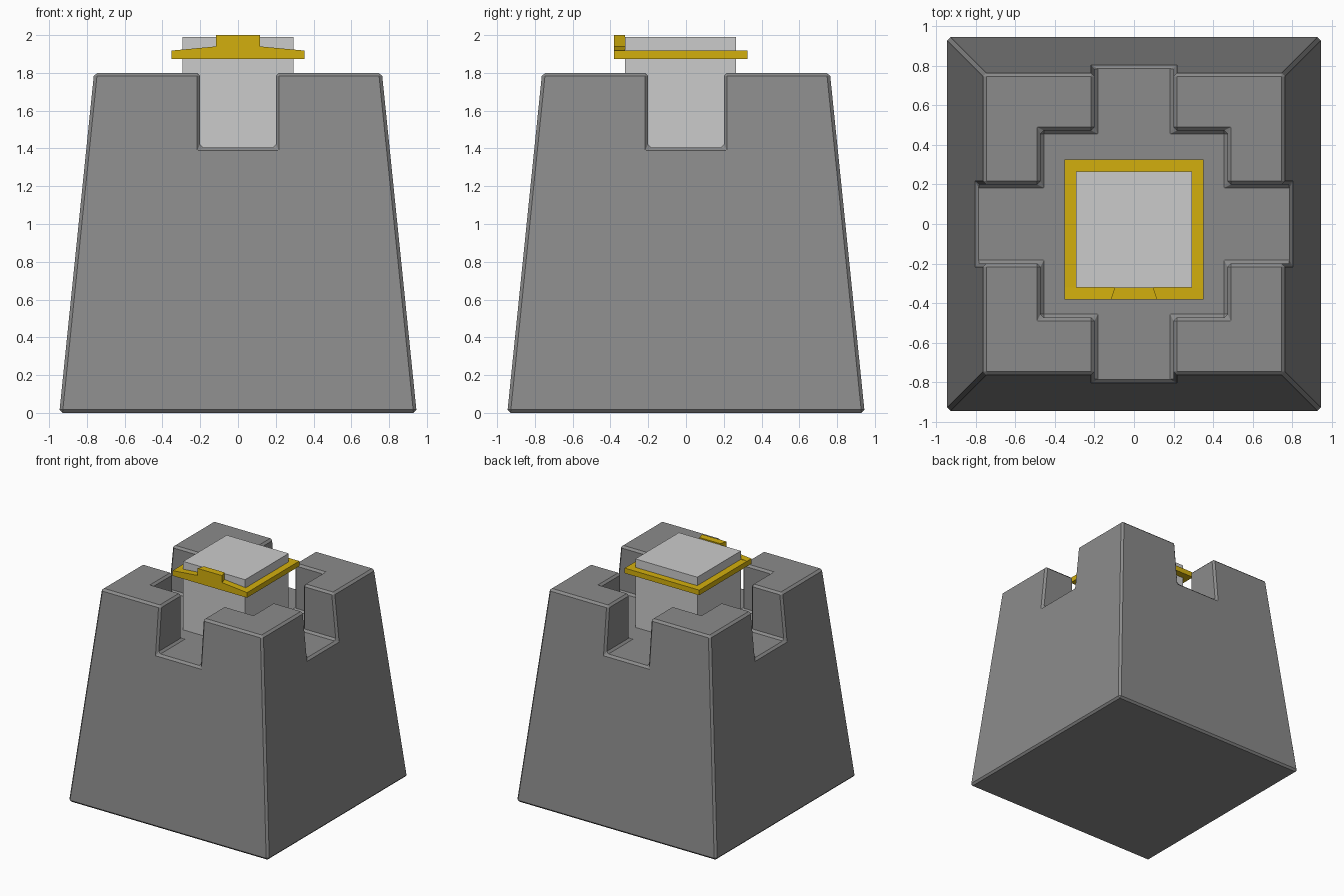
import bpy, bmesh

if "Cube" in bpy.data.objects:
    bpy.data.objects.remove(bpy.data.objects["Cube"])


def material(name, colour):
    m = bpy.data.materials.new(name)
    m.diffuse_color = (*colour, 1)
    m.use_nodes = True
    m.node_tree.nodes["Principled BSDF"].inputs["Base Color"].default_value = m.diffuse_color
    return m


def loft(name, lower, upper, mat=None):
    """Closed solid between two matching outlines."""
    bm = bmesh.new()
    a = [bm.verts.new(p) for p in lower]
    b = [bm.verts.new(p) for p in upper]
    n = len(a)
    bm.faces.new(a)
    bm.faces.new(b)
    for i in range(n):
        j = (i + 1) % n
        bm.faces.new((a[i], a[j], b[j], b[i]))
    bmesh.ops.recalc_face_normals(bm, faces=bm.faces)
    me = bpy.data.meshes.new(name)
    bm.to_mesh(me)
    bm.free()
    ob = bpy.data.objects.new(name, me)
    bpy.context.collection.objects.link(ob)
    if mat:
        me.materials.append(mat)
    return ob


def prism(name, outline, z0, z1, mat=None):
    return loft(name, [(x, y, z0) for x, y in outline],
                [(x, y, z1) for x, y in outline], mat)


def square(r, z):
    return [(-r, -r, z), (r, -r, z), (r, r, z), (-r, r, z)]


dark = material("dark_grey", (0.26, 0.26, 0.26))
gold = material("gold", (0.65, 0.43, 0.004))

# Tapered body with a cross-shaped pocket, all edges chamfered
body = loft("body", square(0.946, 0), square(0.762, 1.8), dark)
quarter = [(1.2, -0.2), (1.2, 0.2), (0.473, 0.2), (0.473, 0.473), (0.2, 0.473)]
cross, q = [], quarter
for _ in range(4):
    cross += q
    q = [(-y, x) for x, y in q]
cutter = prism("pocket_cutter", cross, 1.405, 2.2, dark)
cutter.hide_render = True
cutter.hide_viewport = True
cut = body.modifiers.new("pocket", 'BOOLEAN')
cut.object = cutter
cut.operation = 'DIFFERENCE'
cut.solver = 'EXACT'
bevel = body.modifiers.new("chamfer", 'BEVEL')
bevel.width = 0.017
bevel.segments = 1
bevel.limit_method = 'ANGLE'

# Central post
X, Y0, Y1 = 0.293, -0.322, 0.266
prism("post", [(-X, Y0), (X, Y0), (X, Y1), (-X, Y1)], 1.39, 1.99)

# Gold band: U-shaped back and sides
R, F, B = 0.352, -0.381, 0.325
prism("band", [(-R, Y0), (-X, Y0), (-X, Y1), (X, Y1), (X, Y0),
               (R, Y0), (R, B), (-R, B)], 1.874, 1.918, gold)


# Gold front bar rising to a raised tab
def bar(y, w):
    half = [(R, 1.874), (R, 1.918), (w, 1.94), (w, 2.0)]
    pts = half + [(-x, z) for x, z in reversed(half)]
    return [(x, y, z) for x, z in pts]


loft("front_tab", bar(F, 0.117), bar(Y0, 0.098), gold)
